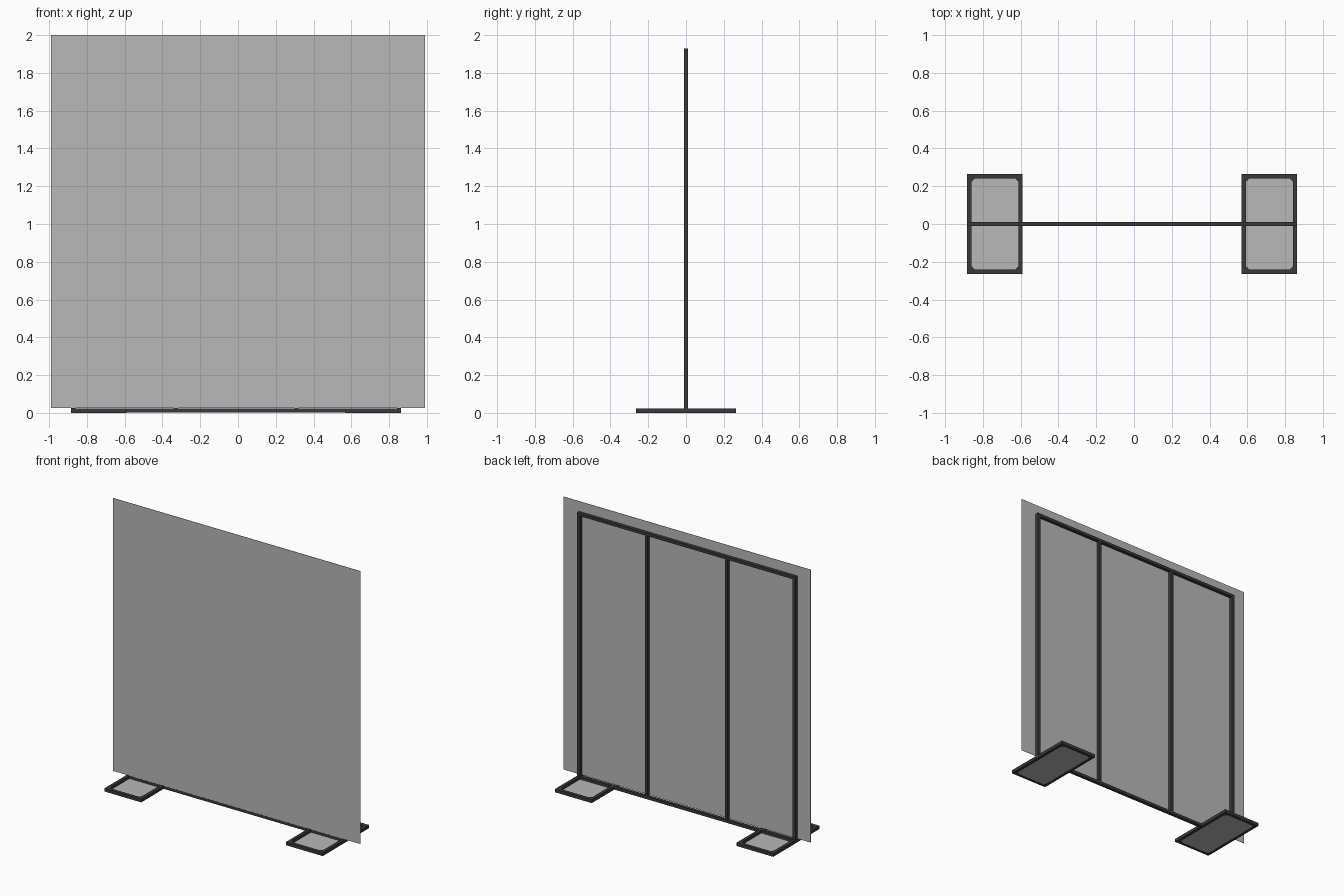
import bpy
import bmesh
from mathutils import Matrix, Vector

old = bpy.data.objects.get("Cube")
if old:
    bpy.data.objects.remove(old, do_unlink=True)


def make_material(name, value):
    mat = bpy.data.materials.new(name)
    mat.use_nodes = True
    color = (value, value, value, 1)
    mat.diffuse_color = color
    mat.node_tree.nodes["Principled BSDF"].inputs["Base Color"].default_value = color
    return mat


grey = make_material("light grey", 0.48)
dark = make_material("dark frame", 0.042)


def add_box(bm, low, high):
    low, high = Vector(low), Vector(high)
    place = Matrix.Translation((low + high) / 2) @ Matrix.Diagonal((high - low).to_4d())
    bmesh.ops.create_cube(bm, size=1, matrix=place)


def add_gusset(bm, corner, dx, dy, size, height):
    # Triangular corner brace
    x, y = corner
    points = [(x, y, 0), (x + dx * size, y, 0), (x, y + dy * size, 0)]
    face = bm.faces.new([bm.verts.new(p) for p in points])
    top = bmesh.ops.extrude_face_region(bm, geom=[face])["geom"]
    verts = [v for v in top if isinstance(v, bmesh.types.BMVert)]
    bmesh.ops.translate(bm, verts=verts, vec=(0, 0, height))


def finish(bm, name, mat):
    bmesh.ops.recalc_face_normals(bm, faces=bm.faces)
    mesh = bpy.data.meshes.new(name)
    bm.to_mesh(mesh)
    bm.free()
    mesh.materials.append(mat)
    obj = bpy.data.objects.new(name, mesh)
    bpy.context.collection.objects.link(obj)


def box(name, low, high, mat):
    bm = bmesh.new()
    add_box(bm, low, high)
    finish(bm, name, mat)


TUBE = 0.023
HALF = TUBE / 2
MID = -0.01          # frame centre line
REACH = 0.874        # half width of the frame
TOP = 1.93
FOOT_WIDTH = 0.295
FOOT_DEPTH = 0.265

# Thin front screen
box("screen_panel", (-0.99, -0.0145, 0.025), (0.99, -0.0125, 2), grey)

# Upright frame
for name, z in (("bottom_rail", 0.002), ("top_rail", TOP - TUBE)):
    box(name, (MID - REACH, -HALF, z), (MID + REACH, HALF, z + TUBE - 0.002), dark)

for side, sign in (("right", -1), ("left", 1)):
    for kind, offset in (("outer", REACH - HALF), ("inner", 0.32)):
        x = MID + sign * offset
        box(f"{side}_{kind}_post", (x - HALF, -HALF, TUBE - 0.001),
            (x + HALF, HALF, TOP - TUBE), dark)

    # Foot frame with braced corners
    x0, x1 = sorted((MID + sign * REACH, MID + sign * (REACH - FOOT_WIDTH)))
    bm = bmesh.new()
    for x in (x0, x1 - TUBE):
        add_box(bm, (x, -FOOT_DEPTH, 0), (x + TUBE, FOOT_DEPTH, TUBE))
    inner_y = FOOT_DEPTH - TUBE
    for y in (-FOOT_DEPTH, inner_y):
        add_box(bm, (x0 + TUBE, y, 0), (x1 - TUBE, y + TUBE, TUBE))
    for x, dx in ((x0 + TUBE, 1), (x1 - TUBE, -1)):
        for dy in (-1, 1):
            add_gusset(bm, (x, -dy * inner_y), dx, dy, 0.018, TUBE)
    finish(bm, f"{side}_foot_frame", dark)

    # Plate filling the foot frame
    box(f"{side}_foot_plate", (x0 + TUBE, -inner_y, 0.0005),
        (x1 - TUBE, inner_y, 0.003), grey)
